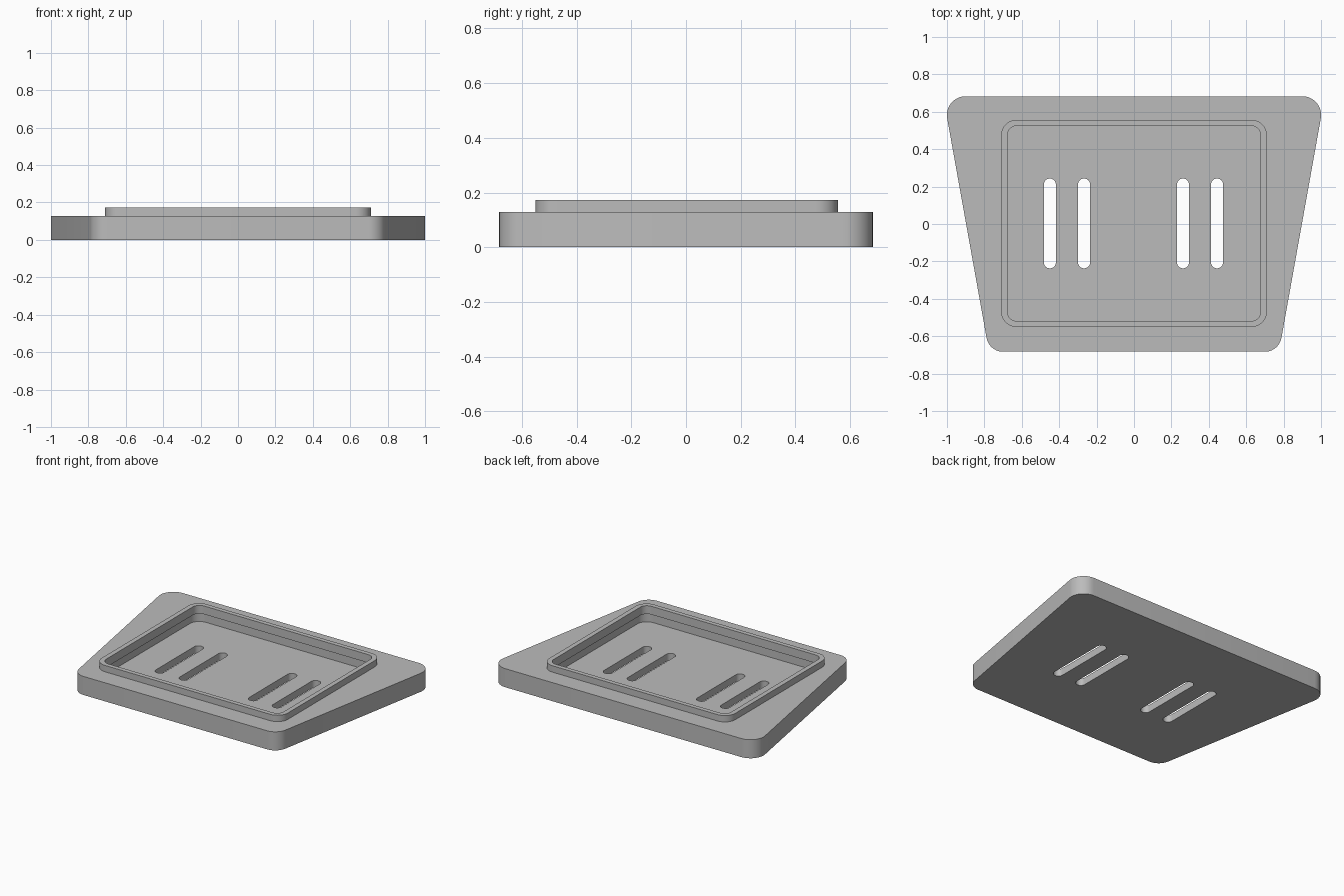
import bpy, bmesh, math
from mathutils import Vector

old = bpy.data.objects.get("Cube")
if old:
    bpy.data.objects.remove(old, do_unlink=True)

grey = bpy.data.materials.new("plain_grey")
grey.use_nodes = True
COLOUR = (0.5, 0.5, 0.5, 1)
grey.diffuse_color = COLOUR
grey.node_tree.nodes["Principled BSDF"].inputs["Base Color"].default_value = COLOUR


def rounded(corners, steps=10):
    """Outline of a counter-clockwise polygon given as (x, y, fillet radius)."""
    points = []
    for i, (x, y, r) in enumerate(corners):
        p = Vector((x, y))
        a = (Vector(corners[i - 1][:2]) - p).normalized()
        b = (Vector(corners[(i + 1) % len(corners)][:2]) - p).normalized()
        half = a.angle(b) / 2
        centre = p + (a + b).normalized() * r / math.sin(half)
        start = p + a * r / math.tan(half) - centre
        sweep = math.pi - 2 * half
        for k in range(steps + 1):
            t = sweep * k / steps
            c, s = math.cos(t), math.sin(t)
            points.append(centre + Vector((start.x * c - start.y * s,
                                           start.x * s + start.y * c)))
    return points


def box_outline(cx, cy, hx, hy, r):
    return rounded([(cx - hx, cy - hy, r), (cx + hx, cy - hy, r),
                    (cx + hx, cy + hy, r), (cx - hx, cy + hy, r)])


def prism(name, outline, bottom, top):
    bm = bmesh.new()
    face = bm.faces.new([bm.verts.new((p.x, p.y, bottom)) for p in outline])
    lifted = bmesh.ops.extrude_face_region(bm, geom=[face])["geom"]
    bmesh.ops.translate(bm, vec=(0, 0, top - bottom),
                        verts=[v for v in lifted if isinstance(v, bmesh.types.BMVert)])
    bmesh.ops.recalc_face_normals(bm, faces=bm.faces)
    mesh = bpy.data.meshes.new(name)
    bm.to_mesh(mesh)
    bm.free()
    mesh.materials.append(grey)
    obj = bpy.data.objects.new(name, mesh)
    bpy.context.collection.objects.link(obj)
    return obj


def combine(target, tool, operation):
    bpy.context.view_layer.objects.active = target
    mod = target.modifiers.new(operation.lower(), 'BOOLEAN')
    mod.operation, mod.object, mod.solver = operation, tool, 'EXACT'
    bpy.ops.object.modifier_apply(modifier=mod.name)
    bpy.data.objects.remove(tool, do_unlink=True)


# Tapered base plate with a raised rectangular rim
tray = prism("tray", rounded([(-0.775, -0.683, 0.09), (0.775, -0.683, 0.09),
                              (1.02, 0.683, 0.1), (-1.02, 0.683, 0.1)]), 0, 0.128)
MID = 0.003
combine(tray, prism("rim", box_outline(0, MID, 0.71, 0.553, 0.08), 0.12, 0.172), 'UNION')

# Pocket, slightly wider below the lip
combine(tray, prism("lip_opening", box_outline(0, MID, 0.677, 0.522, 0.05), 0.1, 0.25), 'DIFFERENCE')
combine(tray, prism("pocket", box_outline(0, MID, 0.7, 0.545, 0.07), 0.05, 0.115), 'DIFFERENCE')

# Four through slots with round ends
for x in (-0.45, -0.267, 0.262, 0.444):
    combine(tray, prism("slot", box_outline(x, MID, 0.032, 0.24, 0.0315), -0.1, 0.09), 'DIFFERENCE')

# Smooth fillets, sharp rims
bpy.ops.object.select_all(action='DESELECT')
tray.select_set(True)
bpy.context.view_layer.objects.active = tray
bpy.ops.object.shade_smooth_by_angle(angle=math.radians(30))
